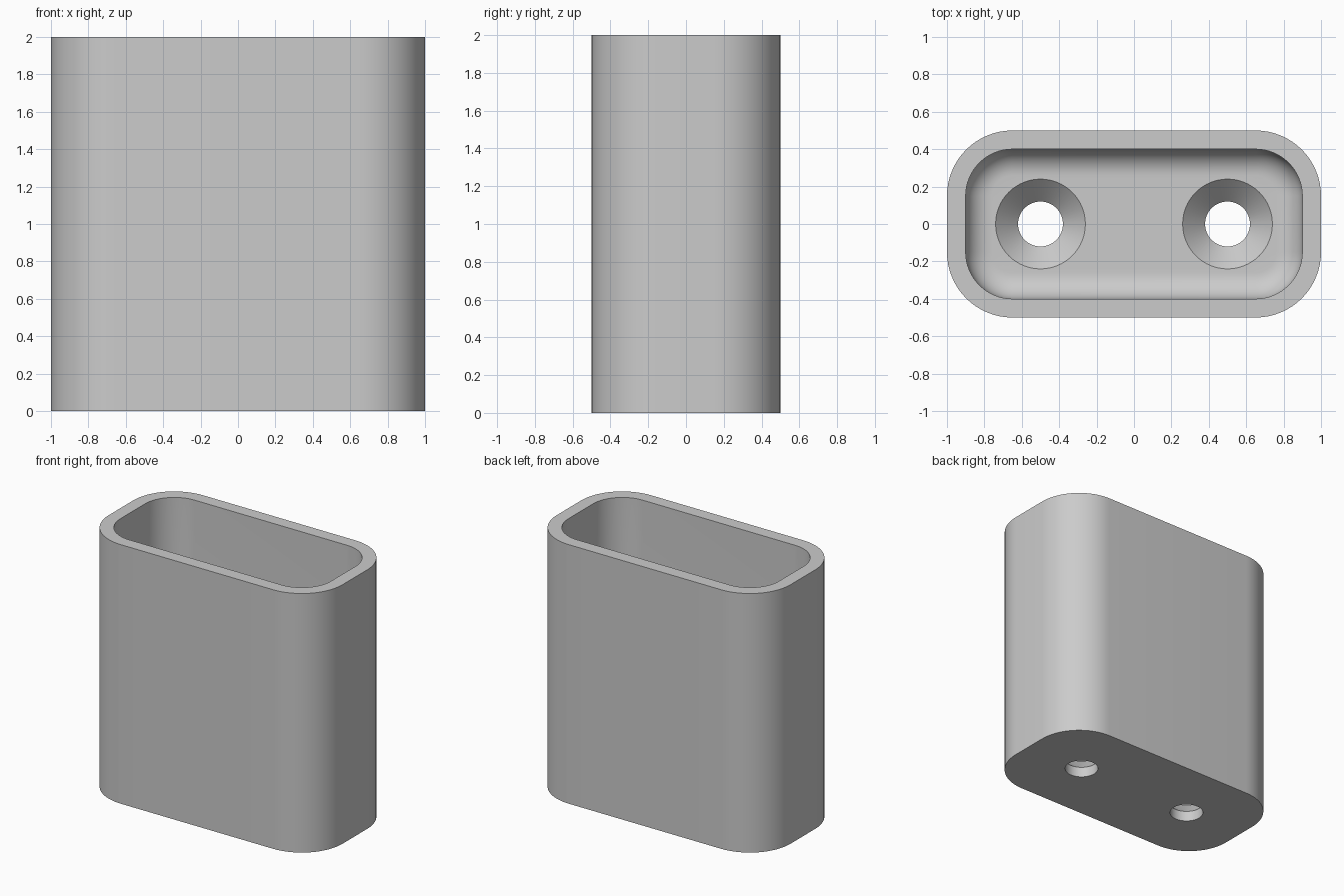
import bpy
import bmesh
from math import sin, cos, pi, radians

if "Cube" in bpy.data.objects:
    bpy.data.objects.remove(bpy.data.objects["Cube"])

CORNER_STEPS, HOLE_STEPS, FILLET_STEPS = 16, 64, 10
HEIGHT, FLOOR, FILLET = 2.0, 0.2, 0.14
HOLE_R, SINK_R, SINK_Z = 0.12, 0.24, 0.08

bm = bmesh.new()


def rounded_ring(inset, z):
    """Rounded rectangle whose corner centres stay fixed as it is inset."""
    radius = 0.35 - inset
    cx, cy = 0.65, 0.15
    if radius < 0.02:
        raise ValueError("inset too large")
    ring = []
    for quarter, (sx, sy) in enumerate(((1, 1), (-1, 1), (-1, -1), (1, -1))):
        for i in range(CORNER_STEPS + 1):
            a = (quarter + i / CORNER_STEPS) * pi / 2
            ring.append(bm.verts.new((sx * cx + radius * cos(a),
                                      sy * cy + radius * sin(a), z)))
    return ring


def hole_ring(x, radius, z):
    return [bm.verts.new((x + radius * cos(2 * pi * i / HOLE_STEPS),
                          radius * sin(2 * pi * i / HOLE_STEPS), z))
            for i in range(HOLE_STEPS)]


def loft(rings):
    for a, b in zip(rings, rings[1:]):
        for i in range(len(a)):
            j = (i + 1) % len(a)
            bm.faces.new((a[i], a[j], b[j], b[i]))


def fill_between(rings):
    edges = [bm.edges.get((r[i - 1], r[i])) for r in rings for i in range(len(r))]
    bmesh.ops.triangle_fill(bm, edges=edges, use_beauty=True)


# Outer wall, rim, inner wall and the fillet down to the floor
shell = [rounded_ring(0, 0), rounded_ring(0, HEIGHT), rounded_ring(0.1, HEIGHT)]
for i in range(FILLET_STEPS + 1):
    a = i / FILLET_STEPS * pi / 2
    shell.append(rounded_ring(0.1 + FILLET * (1 - cos(a)),
                              FLOOR + FILLET * (1 - sin(a))))
loft(shell)

# Two countersunk screw holes through the floor
holes = [[hole_ring(x, HOLE_R, 0), hole_ring(x, HOLE_R, SINK_Z),
          hole_ring(x, SINK_R, FLOOR)] for x in (-0.5, 0.5)]
for hole in holes:
    loft(hole)

# Underside and floor around the holes
fill_between([shell[0]] + [h[0] for h in holes])
fill_between([shell[-1]] + [h[-1] for h in holes])
bmesh.ops.recalc_face_normals(bm, faces=bm.faces)

mesh = bpy.data.meshes.new("holder_body")
bm.to_mesh(mesh)
bm.free()
body = bpy.data.objects.new("holder_body", mesh)
bpy.context.collection.objects.link(body)

# Plain grey material
grey = (0.6, 0.6, 0.6, 1)
mat = bpy.data.materials.new("plain_grey")
mat.use_nodes = True
mat.diffuse_color = grey
mat.node_tree.nodes["Principled BSDF"].inputs["Base Color"].default_value = grey
mesh.materials.append(mat)

# Smooth curves with crisp rims
bpy.ops.object.select_all(action='DESELECT')
body.select_set(True)
bpy.context.view_layer.objects.active = body
bpy.ops.object.shade_smooth_by_angle(angle=radians(30))
